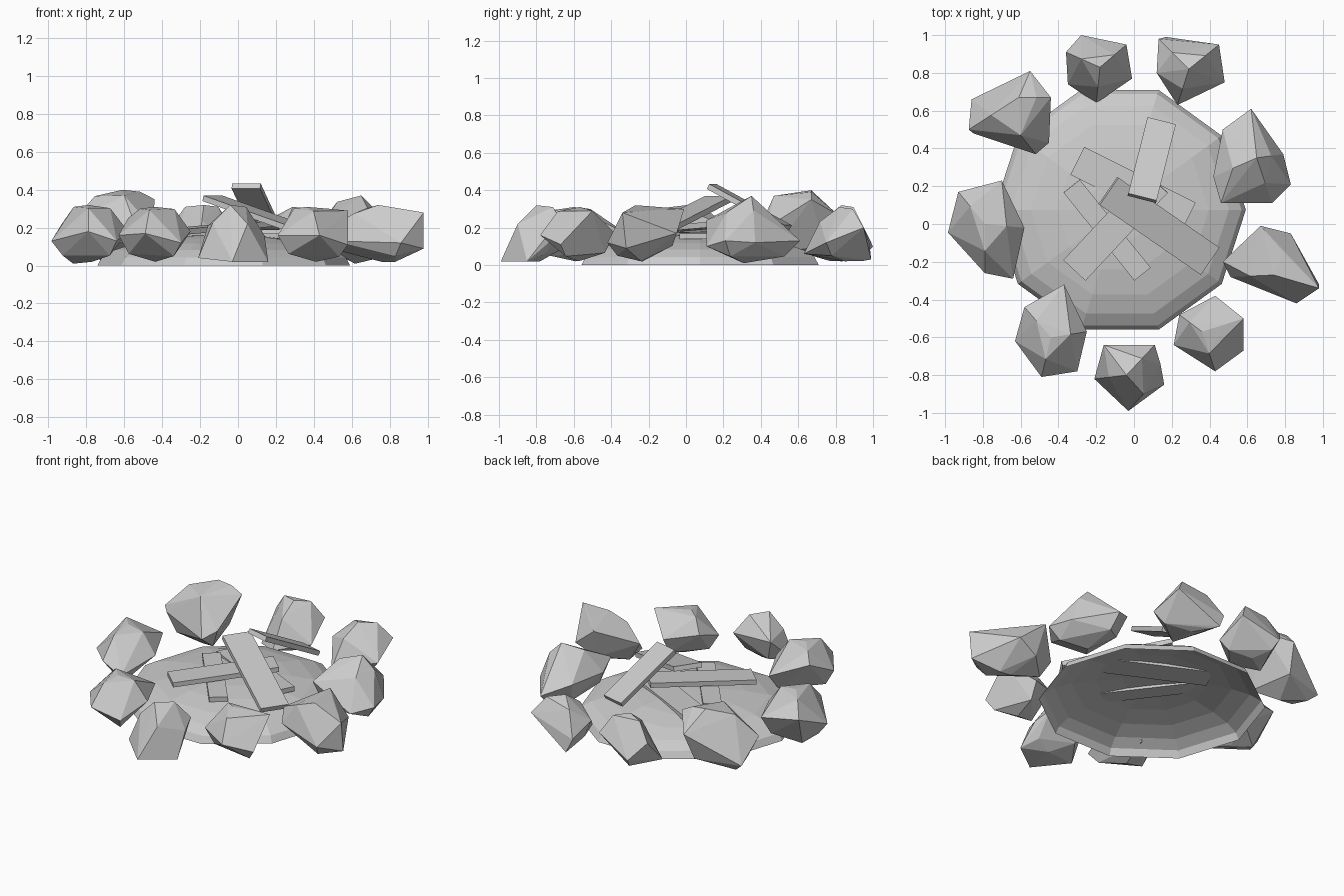
import bpy, bmesh, math
from mathutils import Vector, Matrix

if "Cube" in bpy.data.objects:
    bpy.data.objects.remove(bpy.data.objects["Cube"])


def finish(bm, name):
    bmesh.ops.recalc_face_normals(bm, faces=bm.faces)
    mesh = bpy.data.meshes.new(name)
    bm.to_mesh(mesh)
    bm.free()
    ob = bpy.data.objects.new(name, mesh)
    bpy.context.collection.objects.link(ob)
    return ob


def ash_mound(center, radius, height, sides=10, rings=6):
    # open, low half-dome
    bm = bmesh.new()
    prev = None
    for k in range(rings):
        a = math.pi / 2 * k / rings
        r, z = radius * math.cos(a), height * math.sin(a)
        ring = [bm.verts.new((center[0] + r * math.cos(2 * math.pi * i / sides),
                              center[1] + r * math.sin(2 * math.pi * i / sides), z))
                for i in range(sides)]
        if prev:
            for i in range(sides):
                j = (i + 1) % sides
                bm.faces.new((prev[i], prev[j], ring[j], ring[i]))
        prev = ring
    tip = bm.verts.new((center[0], center[1], height))
    for i in range(sides):
        bm.faces.new((prev[i], prev[(i + 1) % sides], tip))
    finish(bm, "ash_mound")


def stone(name, outline, tops, base=0.02):
    # faceted rock: hull of a girdle, a bulged shoulder, a peak and a narrow foot
    bm = bmesh.new()
    c = sum((Vector(p) for p in outline), Vector()) / len(outline)
    top = Vector(tops[0])
    pts = [Vector(p) for p in outline + tops]
    for i, p in enumerate(outline):
        p = Vector(p)
        if i % 2:
            s = p.lerp(top, 0.45)
            s.z = min(s.z + 0.06, top.z - 0.01)
            pts.append(s)
        else:
            low = c.lerp(p, 0.72)
            low.z = base + max(p.z - base, 0) * 0.3
            pts.append(low)
    pts.append(Vector((c.x, c.y, base)))
    for p in pts:
        bm.verts.new(p)
    res = bmesh.ops.convex_hull(bm, input=bm.verts)
    junk = [g for g in res["geom_interior"] if isinstance(g, bmesh.types.BMVert)]
    bmesh.ops.delete(bm, geom=junk, context='VERTS')
    finish(bm, name)


def plank(name, a, b, width, thick=0.03):
    # board between two end centres
    a, b = Vector(a), Vector(b)
    x = (b - a).normalized()
    y = Vector((0, 0, 1)).cross(x).normalized()
    z = x.cross(y)
    rot = Matrix((x, y, z)).transposed().to_4x4()
    bm = bmesh.new()
    bmesh.ops.create_cube(bm, size=1, matrix=Matrix.Translation((a + b) / 2) @ rot
                          @ Matrix.Diagonal(((b - a).length, width, thick, 1)))
    finish(bm, name)


ash_mound((-0.075, 0.075), 0.667, 0.165)

# ring of stones
stone("stone_front", [(-.16, -.64, .21), (.11, -.64, .2), (.14, -.74, .16), (.16, -.85, .02),
                      (-.03, -.99, .02), (-.21, -.82, .04)],
      [(-.04, -.80, .32), (.05, -.9, .22), (-.14, -.78, .21)])
stone("stone_front_right", [(.43, -.38, .17), (.58, -.50, .29), (.58, -.67, .11), (.43, -.78, .16),
                            (.21, -.64, .16), (.24, -.48, .21)], [(.36, -.57, .31)])
stone("stone_front_left", [(-.37, -.32, .17), (-.25, -.57, .18), (-.30, -.78, .12), (-.49, -.81, .17),
                           (-.63, -.62, .16), (-.58, -.44, .25)], [(-.44, -.60, .31)])
stone("stone_left", [(-.70, .23, .2), (-.58, -.02, .18), (-.64, -.29, .13), (-.79, -.26, .18),
                     (-.985, -.045, .13), (-.93, .17, .22)], [(-.79, 0, .32), (-.87, .05, .01)])
stone("stone_right", [(.67, -.01, .3), (.83, -.05, .17), (.98, -.34, .28), (.98, -.32, .09),
                      (.86, -.42, .12), (.51, -.28, .13), (.47, -.20, .2)],
      [(.74, -.27, .32), (.83, -.24, .02)])
stone("stone_back_right", [(.62, .61, .13), (.79, .37, .12), (.83, .21, .13), (.73, .11, .1),
                           (.46, .11, .24), (.42, .25, .2), (.47, .50, .2)], [(.65, .35, .37)], .01)
stone("stone_back_left", [(-.55, .81, .27), (-.44, .67, .35), (-.45, .43, .2), (-.52, .37, .15),
                          (-.85, .48, .2), (-.875, .50, .23), (-.86, .66, .09)],
      [(-.61, .67, .4), (-.6, .47, .37)])
stone("stone_rear_a", [(.17, .99, .03), (.45, .95, .2), (.48, .75, .12), (.23, .63, .06),
                       (.12, .80, .18), (.13, .98, .12)], [(.29, .82, .31)])
stone("stone_rear_b", [(-.28, 1.0, .1), (-.04, .95, .2), (-.01, .77, .1), (-.20, .64, .06),
                       (-.35, .74, .03), (-.36, .91, .2)], [(-.18, .83, .32)])

# pile of boards
plank("board_top", (.043, .137, .42), (.145, .54, .20), .155)
plank("board_long", (-.135, .175, .355), (.40, -.195, .165), .175)
plank("board_cross", (-.30, .335, .15), (.29, .04, .155), .165)
plank("board_low", (-.315, -.245, .18), (.12, .22, .22), .16)
plank("board_small", (-.33, .20, .165), (.045, -.265, .155), .11)
